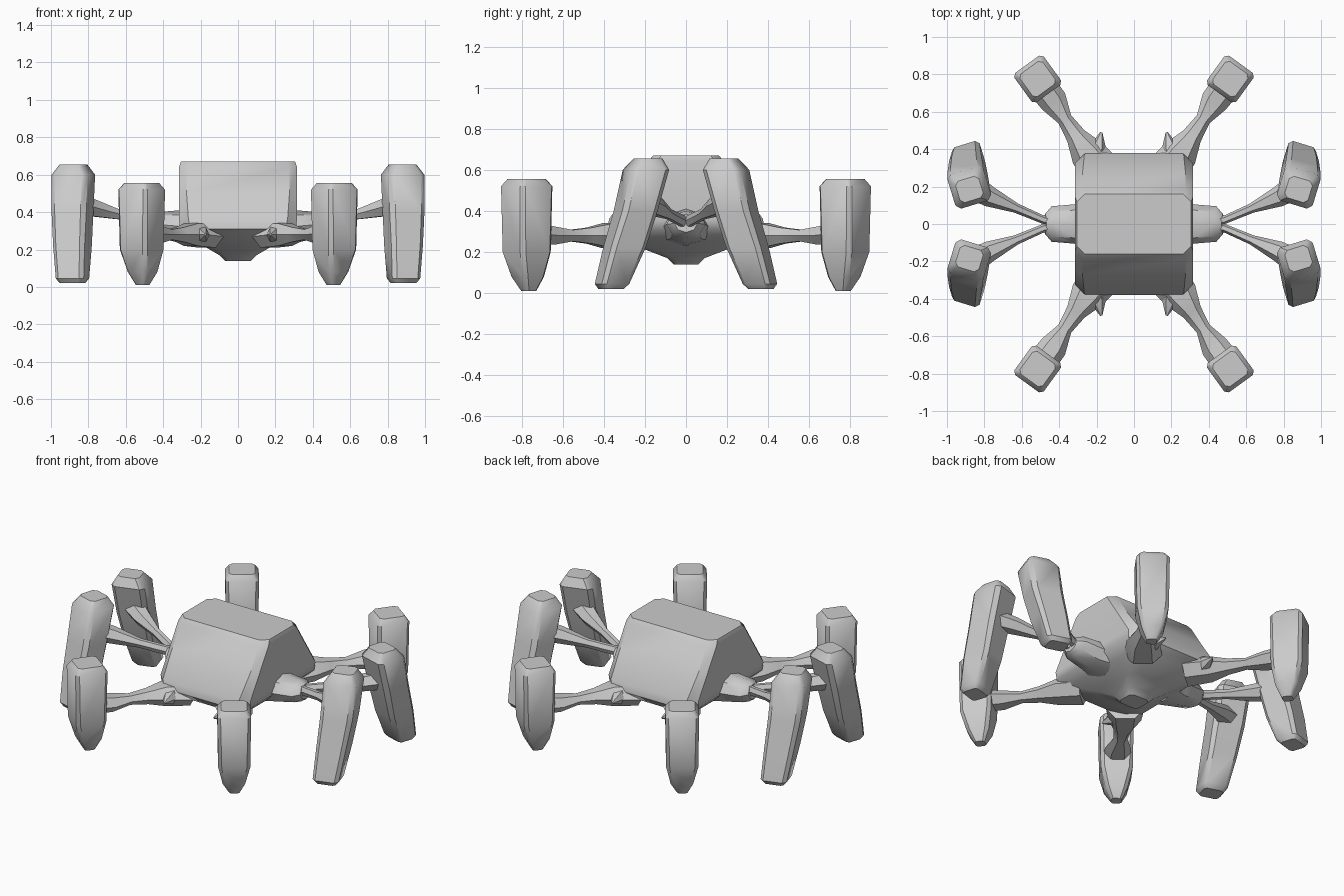
import bpy, bmesh, math
from mathutils import Vector

if "Cube" in bpy.data.objects:
    bpy.data.objects.remove(bpy.data.objects["Cube"])


def loft(name, rings, angle=40):
    """Skin a list of equal-length rings, capping both ends."""
    bm = bmesh.new()
    loops = [[bm.verts.new(p) for p in r] for r in rings]
    n = len(loops[0])
    for a, b in zip(loops, loops[1:]):
        for i in range(n):
            bm.faces.new((a[i], a[(i + 1) % n], b[(i + 1) % n], b[i]))
    bm.faces.new(loops[0])
    bm.faces.new(loops[-1])
    bmesh.ops.recalc_face_normals(bm, faces=bm.faces)
    me = bpy.data.meshes.new(name)
    bm.to_mesh(me)
    bm.free()
    ob = bpy.data.objects.new(name, me)
    bpy.context.collection.objects.link(ob)
    bpy.ops.object.select_all(action='DESELECT')
    ob.select_set(True)
    bpy.context.view_layer.objects.active = ob
    bpy.ops.object.shade_smooth_by_angle(angle=math.radians(angle))
    return ob


def box_ring(cx, cy, z, hx, hy, cut, rot=0.0):
    """Horizontal rectangle with cut corners, turned by rot."""
    pts = [(hx, hy - cut), (hx - cut, hy), (cut - hx, hy), (-hx, hy - cut),
           (-hx, cut - hy), (cut - hx, -hy), (hx - cut, -hy), (hx, cut - hy)]
    c, s = math.cos(rot), math.sin(rot)
    return [Vector((cx + c * x - s * y, cy + s * x + c * y, z)) for x, y in pts]


def tube(path, sides=6):
    """Rings around a path of (x, y, z, half width, half height)."""
    rings = []
    for i, (x, y, z, w, h) in enumerate(path):
        a = Vector(path[max(i - 1, 0)][:3])
        b = Vector(path[min(i + 1, len(path) - 1)][:3])
        d = (b - a).normalized()
        side = d.cross(Vector((0, 0, 1))).normalized()
        up = side.cross(d)
        rings.append([Vector((x, y, z)) + side * w * math.cos(t) + up * h * math.sin(t)
                      for t in (2 * math.pi * k / sides for k in range(sides))])
    return rings


def mirrored(rings, sx, sy):
    return [[(p.x * sx, p.y * sy, p.z) for p in r] for r in rings]


# Body: sloped front and back, upright sides, faceted belly
loft("body", [box_ring(0, 0, *r) for r in (
    (0.14, 0.07, 0.06, 0.02), (0.17, 0.10, 0.09, 0.03), (0.205, 0.16, 0.18, 0.05),
    (0.26, 0.26, 0.33, 0.07), (0.31, 0.31, 0.38, 0.06), (0.36, 0.315, 0.375, 0.05),
    (0.50, 0.315, 0.275, 0.04), (0.64, 0.315, 0.185, 0.04), (0.67, 0.305, 0.16, 0.04))])

# Corner limb: shoulder, arm and pointed foot
corner_arm = tube([
    (0.16, 0.27, 0.27, 0.11, 0.07), (0.25, 0.38, 0.28, 0.095, 0.07),
    (0.31, 0.47, 0.28, 0.055, 0.045), (0.37, 0.56, 0.28, 0.04, 0.032),
    (0.43, 0.655, 0.28, 0.075, 0.05), (0.50, 0.75, 0.29, 0.08, 0.06)])
shoulder_fin = tube([(0.21, 0.34, 0.28, 0.06, 0.06), (0.19, 0.42, 0.28, 0.04, 0.04),
                     (0.175, 0.49, 0.28, 0.006, 0.006)])
turn = math.radians(-36)
corner_foot = [box_ring(x, y, z, h, h, c, turn) for x, y, z, h, c in (
    (0.51, 0.765, 0.01, 0.03, 0.01), (0.51, 0.77, 0.08, 0.065, 0.02),
    (0.515, 0.775, 0.20, 0.092, 0.02), (0.515, 0.775, 0.52, 0.097, 0.018),
    (0.515, 0.775, 0.555, 0.075, 0.018))]

# Side limb: thin flaring arm and leaning foot
side_arm = tube([
    (0.40, 0.0, 0.34, 0.03, 0.04), (0.49, 0.025, 0.355, 0.022, 0.03),
    (0.63, 0.085, 0.385, 0.026, 0.028), (0.77, 0.145, 0.42, 0.055, 0.05),
    (0.88, 0.21, 0.45, 0.07, 0.06)])
side_foot = [box_ring(x, y, z, hx, hy, c, math.radians(-17)) for x, y, z, hx, hy, c in (
    (0.885, 0.365, 0.02, 0.06, 0.05, 0.015), (0.885, 0.36, 0.045, 0.078, 0.07, 0.02),
    (0.885, 0.30, 0.22, 0.088, 0.088, 0.022), (0.885, 0.245, 0.40, 0.097, 0.09, 0.025),
    (0.88, 0.195, 0.60, 0.10, 0.095, 0.025), (0.88, 0.185, 0.655, 0.065, 0.06, 0.02))]

# Hub joining each pair of side arms to the body
hub = tube([(0.22, 0, 0.32, 0.15, 0.09), (0.32, 0, 0.325, 0.105, 0.085),
            (0.44, 0, 0.335, 0.095, 0.065), (0.475, 0, 0.34, 0.055, 0.045)], 8)

for sx, xn in ((1, "right"), (-1, "left")):
    loft(f"hub_{xn}", mirrored(hub, sx, 1))
    for sy, yn in ((-1, "front"), (1, "back")):
        tag = f"{yn}_{xn}"
        loft(f"corner_arm_{tag}", mirrored(corner_arm, sx, sy))
        loft(f"shoulder_fin_{tag}", mirrored(shoulder_fin, sx, sy))
        loft(f"corner_foot_{tag}", mirrored(corner_foot, sx, sy))
        loft(f"side_arm_{tag}", mirrored(side_arm, sx, sy))
        loft(f"side_foot_{tag}", mirrored(side_foot, sx, sy))
